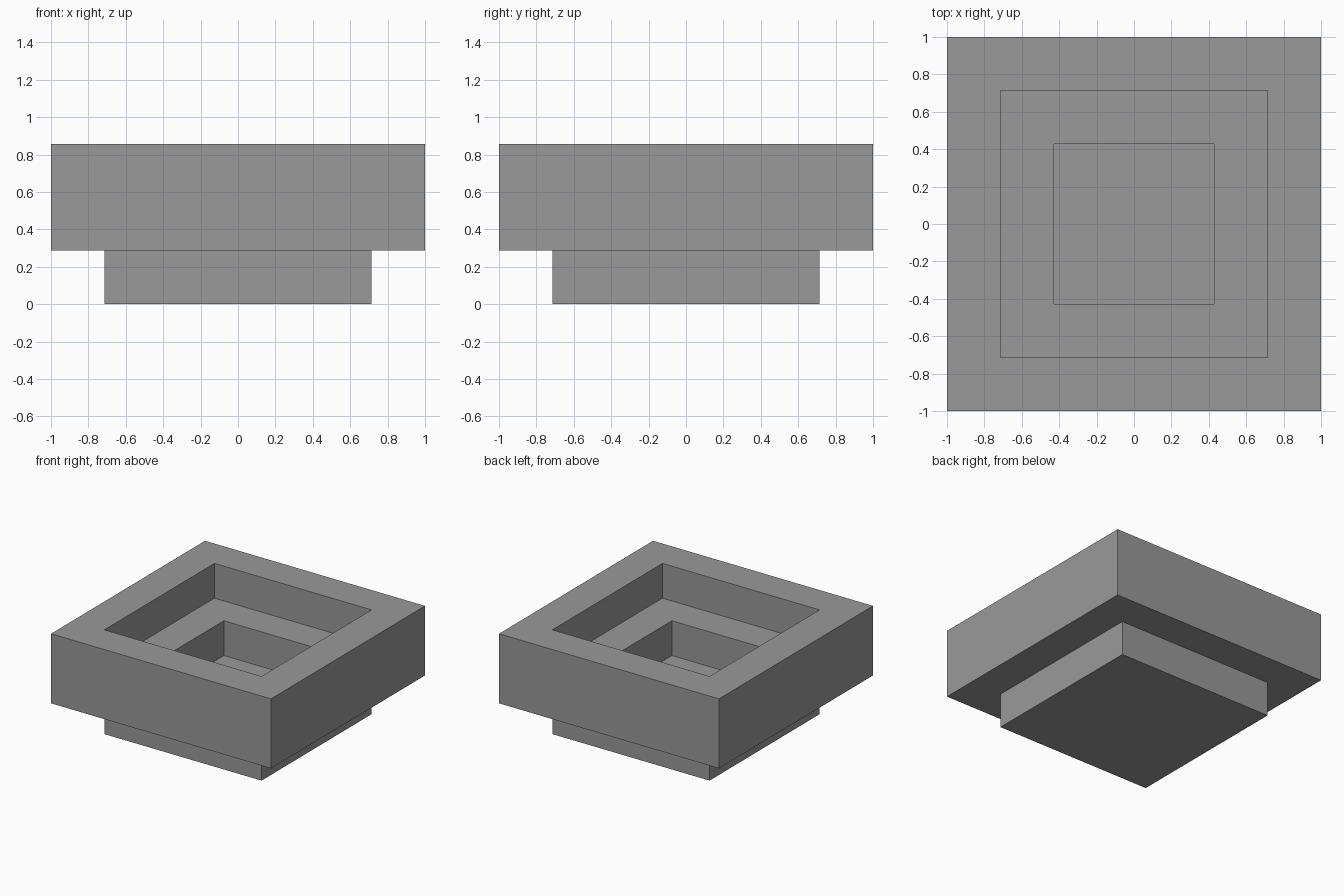
import bpy
import bmesh

default = bpy.data.objects.get("Cube")
if default:
    bpy.data.objects.remove(default, do_unlink=True)

UNIT = 1 / 7  # every step is a whole number of these

grey = bpy.data.materials.new("stone grey")
colour = (0.32, 0.32, 0.32, 1)
grey.diffuse_color = colour
grey.use_nodes = True
grey.node_tree.nodes["Principled BSDF"].inputs["Base Color"].default_value = colour

# Stepped section, from the underside, up the outside and down into the well:
# (half width, height)
section = [(5, 0), (5, 2), (7, 2), (7, 6), (5, 6), (5, 4), (3, 4), (3, 2)]
corners = [(-1, -1), (1, -1), (1, 1), (-1, 1)]

bm = bmesh.new()
rings = [[bm.verts.new((x * half * UNIT, y * half * UNIT, z * UNIT)) for x, y in corners]
         for half, z in section]

# Walls and ledges between neighbouring square rings
for low, high in zip(rings, rings[1:]):
    for i in range(4):
        j = (i + 1) % 4
        bm.faces.new((low[i], low[j], high[j], high[i]))

# Underside and well floor
bm.faces.new(rings[0][::-1])
bm.faces.new(rings[-1])
bmesh.ops.recalc_face_normals(bm, faces=bm.faces)

mesh = bpy.data.meshes.new("stepped_basin")
bm.to_mesh(mesh)
bm.free()
mesh.materials.append(grey)
basin = bpy.data.objects.new("stepped_basin", mesh)
bpy.context.collection.objects.link(basin)
